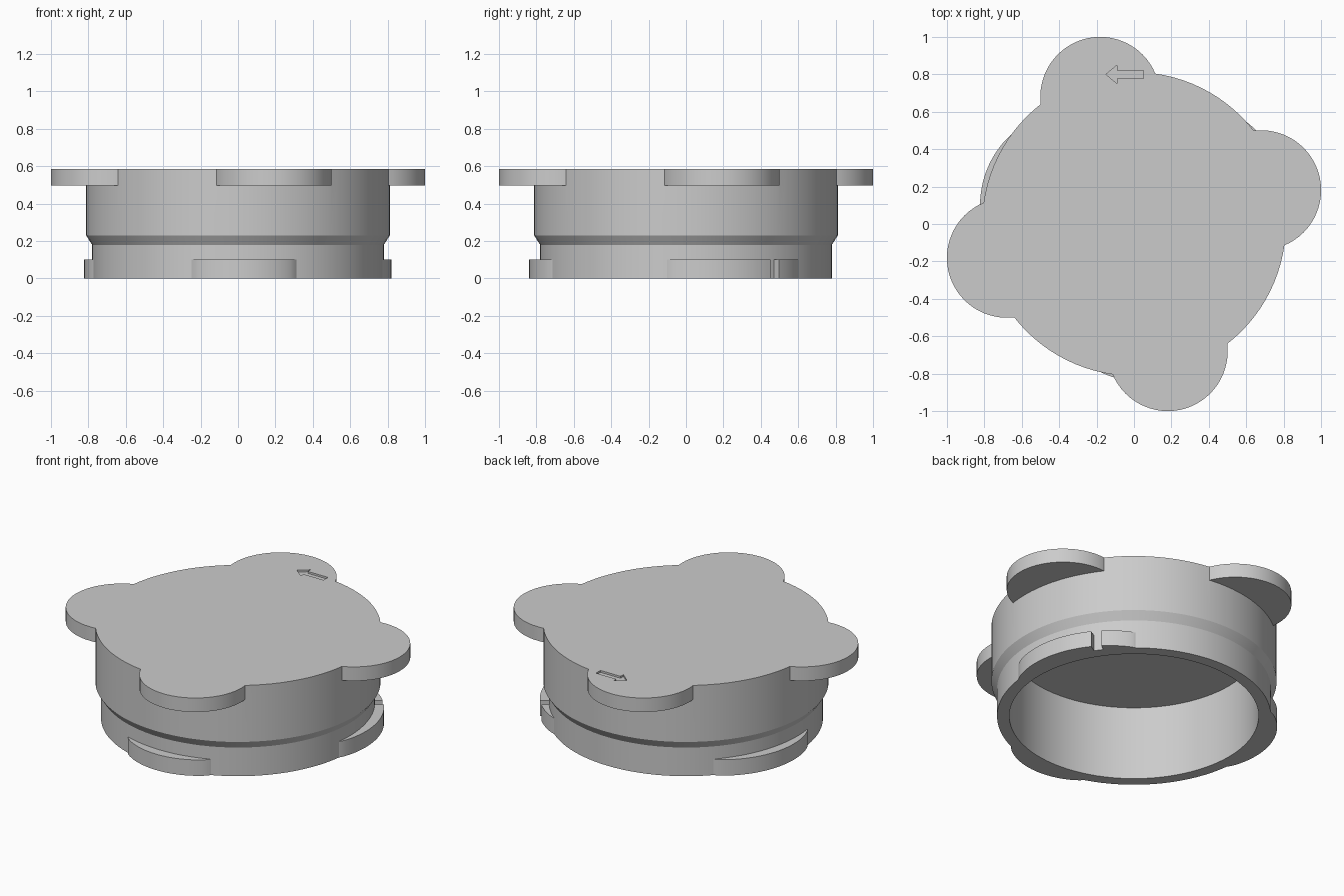
import bpy
import bmesh
from math import sin, cos, pi, radians

if "Cube" in bpy.data.objects:
    bpy.data.objects.remove(bpy.data.objects["Cube"])

GREY = (0.6, 0.6, 0.6, 1)
grey = bpy.data.materials.new("plain grey")
grey.use_nodes = True
grey.diffuse_color = GREY
grey.node_tree.nodes["Principled BSDF"].inputs["Base Color"].default_value = GREY

TOP = 0.585
WALL = 0.78


def finish(name, bm):
    bmesh.ops.recalc_face_normals(bm, faces=bm.faces)
    mesh = bpy.data.meshes.new(name)
    bm.to_mesh(mesh)
    bm.free()
    mesh.materials.append(grey)
    obj = bpy.data.objects.new(name, mesh)
    bpy.context.collection.objects.link(obj)
    return obj


def add_prism(bm, outline, z0, z1):
    low = [bm.verts.new((x, y, z0)) for x, y in outline]
    high = [bm.verts.new((x, y, z1)) for x, y in outline]
    bm.faces.new(low[::-1])
    bm.faces.new(high)
    for i in range(len(low)):
        j = (i + 1) % len(low)
        bm.faces.new((low[i], low[j], high[j], high[i]))


def revolve(name, profile, sides):
    """Turn a profile around z and close both ends with a disc."""
    bm = bmesh.new()
    rings = [[bm.verts.new((r * cos(2 * pi * k / sides), r * sin(2 * pi * k / sides), z))
              for k in range(sides)] for r, z in profile]
    for a, b in zip(rings, rings[1:]):
        for k in range(sides):
            n = (k + 1) % sides
            bm.faces.new((a[k], a[n], b[n], b[k]))
    bm.faces.new(rings[0])
    bm.faces.new(rings[-1])
    return finish(name, bm)


def smooth(obj):
    bpy.ops.object.select_all(action='DESELECT')
    obj.select_set(True)
    bpy.context.view_layer.objects.active = obj
    bpy.ops.object.shade_smooth_by_angle(angle=radians(28))


def combine(target, tool, operation):
    mod = target.modifiers.new(operation, 'BOOLEAN')
    mod.operation = operation
    mod.solver = 'EXACT'
    mod.object = tool
    bpy.context.view_layer.objects.active = target
    bpy.ops.object.modifier_apply(modifier=mod.name)
    bpy.data.objects.remove(tool)


# Hollow cap, from the ceiling down the inside and up the outside
cap = revolve("cap_body", [(0.71, 0.465), (0.71, 0), (WALL, 0), (WALL, 0.18),
                           (0.812, 0.23), (0.812, TOP)], 96)

# Four round grip lobes
bm = bmesh.new()
for i in range(4):
    a = radians(14.9 + 90 * i)
    cx, cy = 0.704 * cos(a), 0.704 * sin(a)
    add_prism(bm, [(cx + 0.32 * cos(2 * pi * k / 64), cy + 0.32 * sin(2 * pi * k / 64))
                   for k in range(64)], 0.497, TOP)
combine(cap, finish("grip_lobes", bm), 'UNION')

# Shallow engraved direction arrow on the rear lobe
arrow = [(-0.1, 0), (-0.04, 0.05), (-0.04, 0.022), (0.1, 0.022),
         (0.1, -0.022), (-0.04, -0.022), (-0.04, -0.05)]
bm = bmesh.new()
add_prism(bm, [(x - 0.05, y + 0.8) for x, y in arrow], TOP - 0.012, TOP + 0.05)
combine(cap, finish("arrow_cutter", bm), 'DIFFERENCE')
smooth(cap)


def locking_tab(name, first, last, start, end, height=0.1):
    """Crescent on the lower wall; first and last trim the full start-end arc."""
    steps = 24
    outer, inner = [], []
    for k in range(steps + 1):
        deg = first + (last - first) * k / steps
        t = (deg - start) / (end - start)
        r = WALL - 0.004 + 0.063 * max(0, sin(pi * t)) ** 0.7
        a = radians(deg)
        outer.append((r * cos(a), r * sin(a)))
        inner.append((0.75 * cos(a), 0.75 * sin(a)))
    bm = bmesh.new()
    add_prism(bm, outer + inner[::-1], 0, height)
    smooth(finish(name, bm))


# Locking tabs; the left one is split by a notch
locking_tab("left_locking_tab", -8, 33, -8, 51)
locking_tab("left_locking_stop", 37, 51, -8, 51)
locking_tab("right_locking_tab", 136, 188, 136, 188)
locking_tab("front_locking_tab", 251, 294, 251, 294)
